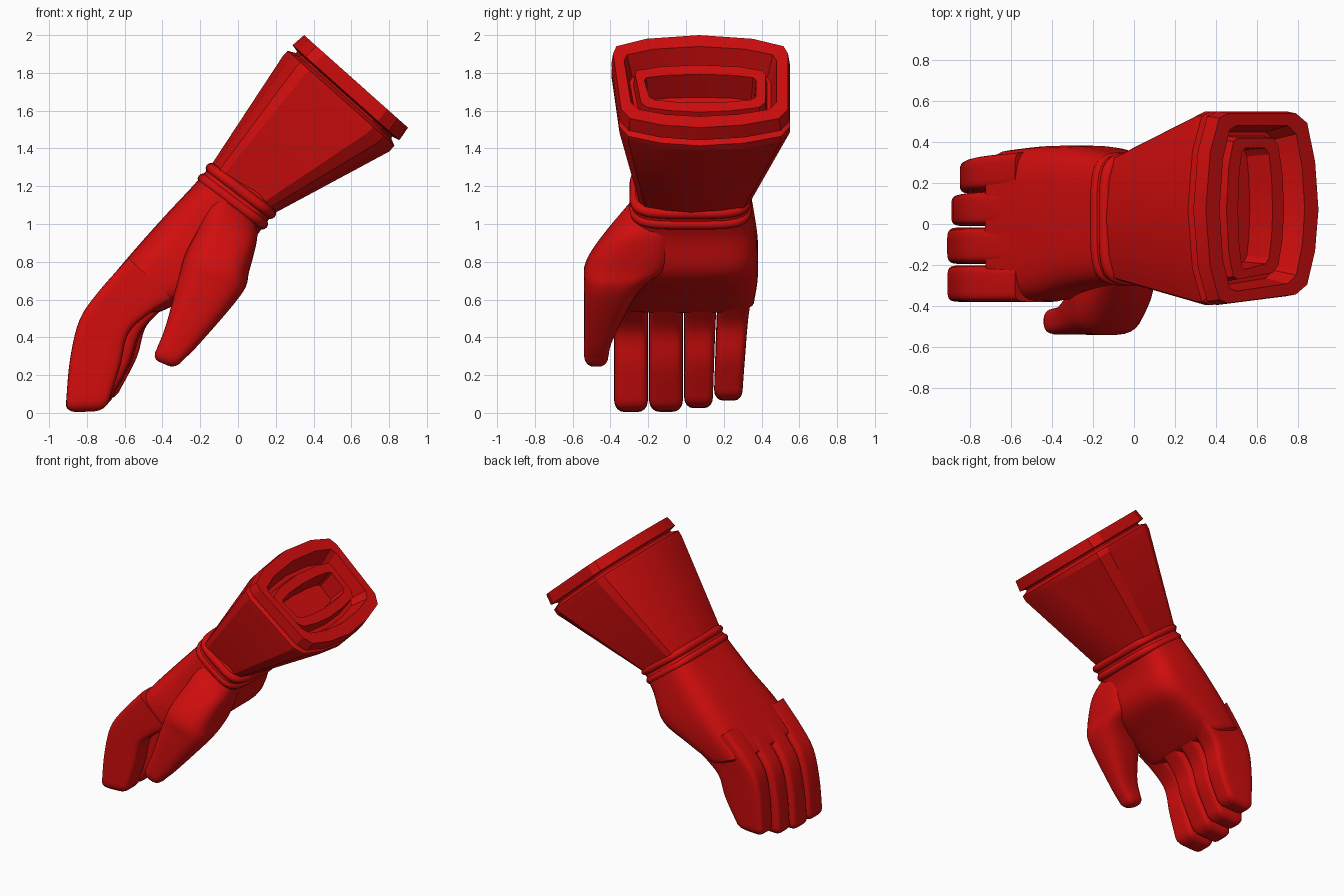
import bpy, bmesh, math
from mathutils import Vector

cube = bpy.data.objects.get("Cube")
if cube:
    bpy.data.objects.remove(cube, do_unlink=True)

red = bpy.data.materials.new("glove red")
red.use_nodes = True
red.diffuse_color = (.64, .004, .004, 1)
shader = red.node_tree.nodes["Principled BSDF"]
shader.inputs["Base Color"].default_value = red.diffuse_color


def section(back, palm, span):
    """Cross-section: back and palm points in x and z, and its span in y."""
    return Vector(back), Vector(palm), Vector(span)


def grown(base, grow, slide, ratio=1):
    """Copy of a section, widened by grow and slid along its normal."""
    back, palm, span = base
    along = (palm - back).normalized()
    move = Vector((-along.y, along.x)) * slide
    return (back + move - along * grow * ratio,
            palm + move + along * grow * ratio,
            span + Vector((-grow, grow)))


def smoothed(sections, steps=5):
    """Sections added along a smooth curve through the given ones."""
    result = []
    last = len(sections) - 1
    for i in range(last):
        near = [sections[min(max(k, 0), last)] for k in range(i - 1, i + 3)]
        for step in range(steps):
            t = step / steps
            result.append(tuple(
                b + (c - a) * t / 2
                + (a * 2 - b * 5 + c * 4 - d) * t ** 2 / 2
                + (b * 3 - a - c * 3 + d) * t ** 3 / 2
                for a, b, c, d in zip(*near)))
    return result + [sections[-1]]


def with_round_tip(sections, length):
    """Sections closed by a domed end."""
    middles = [(back + palm) / 2 for back, palm, span in sections[-2:]]
    ahead = (middles[1] - middles[0]).normalized() * length
    back, palm, span = sections[-1]
    centre = Vector((1, 1)) * (span.x + span.y) / 2
    dome = []
    for k in range(1, 5):
        angle = math.pi / 2 * k / 4
        size = .4 + .6 * math.cos(angle)
        move = ahead * math.sin(angle)
        dome.append((middles[1].lerp(back, size) + move,
                     middles[1].lerp(palm, size) + move,
                     centre.lerp(span, size)))
    return sections + dome


def rounded_box(power, count=32):
    """Outline with u from back to palm and v across, both from 0 to 1."""
    outline = []
    for i in range(count):
        angle = math.tau * (i + .5) / count
        c, s = math.cos(angle), math.sin(angle)
        outline.append((.5 - math.copysign(abs(c) ** (2 / power), c) / 2,
                        .5 + math.copysign(abs(s) ** (2 / power), s) / 2))
    return outline


def loft(name, sections, outline, crease=35):
    """Closed skin through the sections."""
    bm = bmesh.new()
    rings = []
    for back, palm, span in sections:
        ring = []
        for u, v in outline:
            point = back.lerp(palm, u)
            y = span.x + (span.y - span.x) * v
            ring.append(bm.verts.new((point.x, y, point.y)))
        rings.append(ring)
    for one, two in zip(rings, rings[1:]):
        for i in range(len(outline)):
            bm.faces.new((one[i - 1], one[i], two[i], two[i - 1]))
    bm.faces.new(rings[0])
    bm.faces.new(rings[-1])
    bmesh.ops.recalc_face_normals(bm, faces=bm.faces)
    mesh = bpy.data.meshes.new(name)
    bm.to_mesh(mesh)
    bm.free()
    mesh.materials.append(red)
    part = bpy.data.objects.new(name, mesh)
    bpy.context.collection.objects.link(part)
    bpy.ops.object.select_all(action="DESELECT")
    part.select_set(True)
    bpy.context.view_layer.objects.active = part
    bpy.ops.object.shade_smooth_by_angle(angle=math.radians(crease))


wrist = section(back=(-.15, 1.3), palm=(.18, 1.05), span=(-.28, .33))
mouth = section(back=(.35, 2), palm=(.9, 1.51), span=(-.4, .54))

# Cuff outline: crowned back and palm, flat sides, narrower on the thumb side
half = [(.04, .6), (.12, .95), (.2, 1), (.8, 1), (.9, .9), (.97, .5)]
far_side = [(u, .5 + v / 2) for u, v in half]
thumb_side = [(u, .5 - v * (1 - .15 * u) / 2) for u, v in reversed(half)]
cuff_outline = [(0, .5)] + far_side + [(1, .5)] + thumb_side

# Cuff: outer flare, lip, groove and rim, then recess, inner ring and its hole
outside = [(.01, -.16), (.01, -.12), (-.03, -.1), (-.03, -.09), (.01, -.08), (0, 0)]
inside = [(-.06, 0), (-.09, -.13), (-.11, -.13), (-.12, -.05), (-.17, -.05), (-.18, -.2)]
cuff = [wrist]
cuff += [grown(mouth, grow, slide) for grow, slide in outside]
cuff += [grown(mouth, grow, slide, ratio=1.5) for grow, slide in inside]
loft("cuff", cuff, cuff_outline, crease=20)

# Back and palm of the hand
hand = [
    grown(wrist, -.03, .06),
    wrist,
    section(back=(-.25, 1.19), palm=(.09, .92), span=(-.3, .355)),
    section(back=(-.4, 1.03), palm=(0, .73), span=(-.33, .38)),
    section(back=(-.56, .85), palm=(-.2, .63), span=(-.37, .38)),
    section(back=(-.72, .66), palm=(-.4, .54), span=(-.38, .36))]
loft("hand", with_round_tip(smoothed(hand), .05), rounded_box(4))

# Soft rolls around the wrist
for name, place in (("upper_wrist_roll", 0), ("lower_wrist_roll", -.07)):
    roll = []
    for k in range(7):
        angle = math.pi * k / 6
        roll.append(grown(wrist, .03 * math.sin(angle) - .01,
                          place + .03 * math.cos(angle)))
    loft(name, roll, rounded_box(4))

# Curled fingers, side by side and shorter towards the little finger
finger_path = [
    ((-.58, .82), (-.34, .6)),
    ((-.74, .64), (-.42, .53)),
    ((-.84, .49), (-.52, .42)),
    ((-.89, .28), (-.58, .25)),
    ((-.91, .06), (-.68, .07))]
finger_rules = {
    "index_finger": dict(trim=.06, lift=0),
    "middle_finger": dict(trim=0, lift=0),
    "ring_finger": dict(trim=0, lift=.02),
    "little_finger": dict(trim=0, lift=.06)}
for i, (name, rule) in enumerate(finger_rules.items()):
    low = -.38 + i * .185
    finger = []
    for k, (back, palm) in enumerate(finger_path):
        t = k / (len(finger_path) - 1)
        rise = Vector((rule["lift"] * t, rule["lift"] * t))
        trim = Vector((rule["trim"] * math.sin(math.pi * t), 0))
        span = [y - max(y, 0) * .15 * t for y in (low, low + .178)]
        finger.append(section(Vector(back) + rise, Vector(palm) + rise - trim, span))
    loft(name, with_round_tip(smoothed(finger), .06), rounded_box(6))

# Thumb
thumb = [
    section(back=(-.13, 1.17), palm=(.1, 1), span=(-.29, 0)),
    section(back=(-.2, 1), palm=(.1, .91), span=(-.42, -.05)),
    section(back=(-.28, .84), palm=(.06, .75), span=(-.53, -.08)),
    section(back=(-.32, .7), palm=(.02, .63), span=(-.54, -.24)),
    section(back=(-.38, .47), palm=(-.2, .37), span=(-.54, -.38)),
    section(back=(-.43, .34), palm=(-.29, .28), span=(-.54, -.41))]
loft("thumb", with_round_tip(smoothed(thumb), .06), rounded_box(3))
